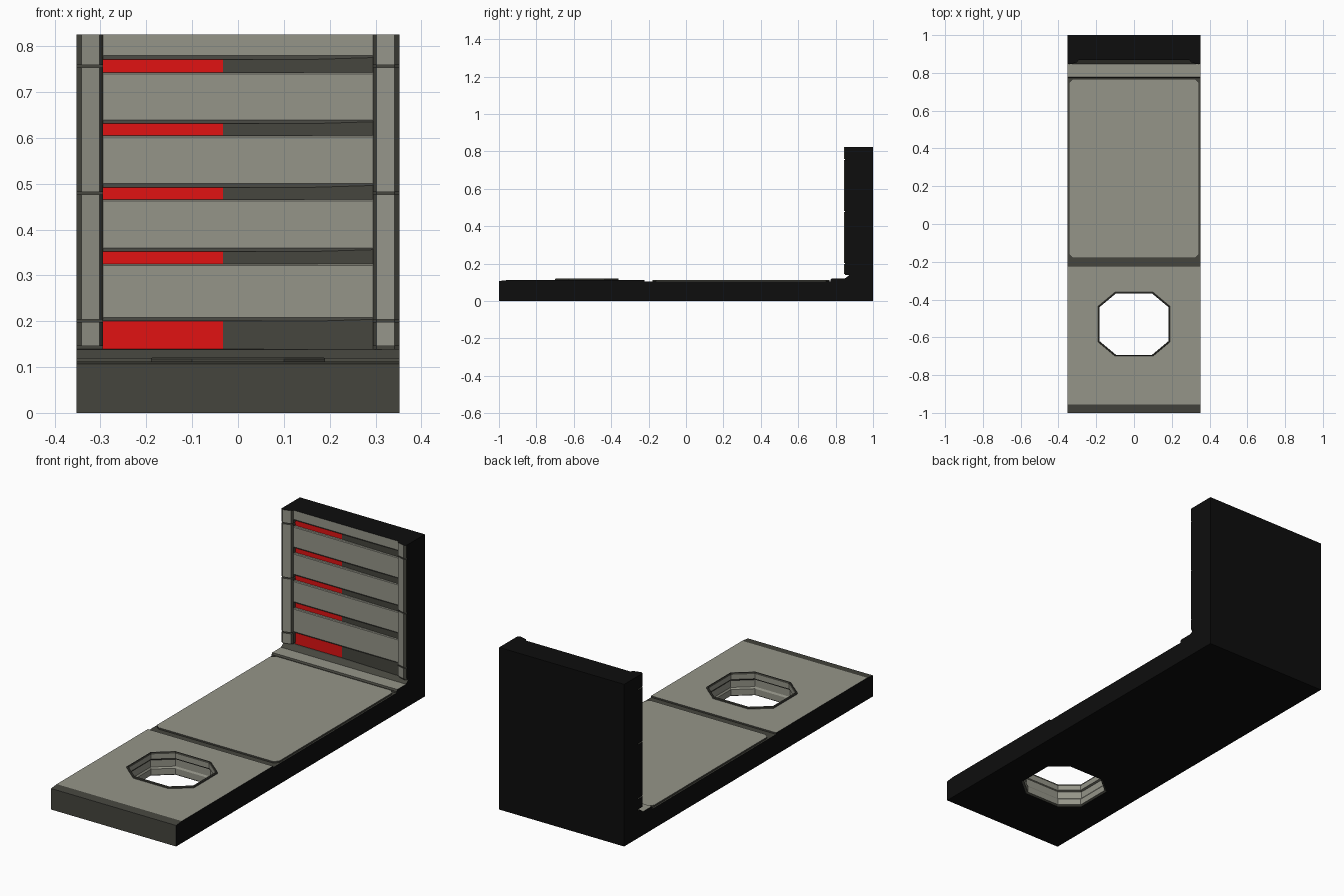
import bpy, bmesh
from mathutils import Vector

if "Cube" in bpy.data.objects:
    bpy.data.objects.remove(bpy.data.objects["Cube"])


def material(name, rgb):
    m = bpy.data.materials.new(name)
    m.diffuse_color = (*rgb, 1)
    m.use_nodes = True
    m.node_tree.nodes["Principled BSDF"].inputs["Base Color"].default_value = m.diffuse_color
    return m


GREY = material("olive grey", (0.30, 0.30, 0.25))
DARK = material("dark olive", (0.060, 0.060, 0.048))
RED = material("red", (0.75, 0.006, 0.006))
BLACK = material("black", (0.004, 0.004, 0.004))


def finish(name, bm, mats, rule):
    """Paint faces by rule; faces on the outer shell of the model are black (last slot)."""
    bmesh.ops.recalc_face_normals(bm, faces=bm.faces)
    mats = mats + [BLACK]
    for f in bm.faces:
        c = f.calc_center_median()
        shell = c.z < .001 or abs(c.x) > .3515 or c.y > .999 or c.z > .8245
        f.material_index = len(mats) - 1 if shell else rule(c, f.normal)
    me = bpy.data.meshes.new(name)
    bm.to_mesh(me)
    bm.free()
    ob = bpy.data.objects.new(name, me)
    for m in mats:
        me.materials.append(m)
    bpy.context.collection.objects.link(ob)
    return ob


def prism(name, pts, axis, lo, hi, mats, rule=lambda c, n: 0):
    """Extrude a 2D outline along x (points are y,z) or z (points are x,y)."""
    bm = bmesh.new()
    place = (lambda p, t: (t, *p)) if axis == 'x' else (lambda p, t: (*p, t))
    face = bm.faces.new([bm.verts.new(place(p, lo)) for p in pts])
    out = bmesh.ops.extrude_face_region(bm, geom=[face])
    step = Vector(place((0, 0), hi - lo))
    for v in out['geom']:
        if isinstance(v, bmesh.types.BMVert):
            v.co += step
    return finish(name, bm, mats, rule)


def rect(a, b, c, d):
    return [(a, c), (b, c), (b, d), (a, d)]


def chamfered(x, y0, y1, c):
    return [(-x + c, y0), (x - c, y0), (x, y0 + c), (x, y1 - c),
            (x - c, y1), (-x + c, y1), (-x, y1 - c), (-x, y0 + c)]


def octagon(s):
    q = [(.10, -.17), (.19, -.095), (.19, .095), (.10, .17)]
    return [(x * s, y * s - .53) for x, y in q + [(-x, -y) for x, y in q]]


W = .352

# Floor slab and its top plates
slab = prism("floor_slab", rect(-1, 1, 0, .104), 'x', -W, W, [DARK])
front = prism("front_floor_plate",
              [(-1, .104), (-1, .107), (-.955, .112), (-.222, .112), (-.222, .104)],
              'x', -W, W, [GREY, DARK], lambda c, n: 0 if n.z > .999 else 1)
prism("middle_floor_plate", chamfered(.344, -.18, .768, .02), 'z', .104, .112,
      [GREY, DARK], lambda c, n: 0 if n.z > .9 else 1)
prism("rear_floor_plate", [(.772, .104), (.772, .112), (.778, .12), (.848, .12), (.848, .104)],
      'x', -W, W, [GREY, DARK], lambda c, n: 0 if n.z > .9 else 1)

# Octagonal hole through the floor
cutter = prism("hole_cutter", octagon(1), 'z', -.1, .3, [GREY])
cutter.hide_render = True
for ob in (slab, front):
    mod = ob.modifiers.new("hole", 'BOOLEAN')
    mod.operation, mod.object, mod.solver = 'DIFFERENCE', cutter, 'EXACT'

# Stepped lining of the hole with a raised dark rim
bm = bmesh.new()
profile = [(1, .108), (1, .118), (.985, .121), (.965, .121), (.955, .112), (.955, .088),
           (.985, .08), (.985, .045), (.955, .037), (.955, .006), (1, .0)]
rings = [[bm.verts.new((x, y, z)) for x, y in octagon(s)] for s, z in profile]
for a, b in zip(rings, rings[1:]):
    for i in range(8):
        j = (i + 1) % 8
        bm.faces.new((a[i], a[j], b[j], b[i]))
lining = finish("hole_lining", bm, [GREY, DARK],
                lambda c, n: 1 if c.z > .11 or c.z < .005 or .08 < c.z < .087 else 0)
# The open strip must face into the hole
f = lining.data.polygons[4 * 8]
if f.normal.dot(Vector((0, -.53, f.center.z)) - f.center) < 0:
    lining.data.flip_normals()

# Back wall core and sloped foot
prism("wall_core", rect(.888, 1, .1, .825), 'x', -W, W, [DARK])
prism("wall_foot", [(.848, .104), (.848, .12), (.872, .138), (.89, .14), (.89, .104)],
      'x', -W, W, [DARK])

# Grey slats, each with a bevelled lower lip
for i, (z0, z1) in enumerate([(.20, .325), (.352, .465), (.492, .605), (.631, .742), (.771, .825)]):
    top = z1 if z1 > .82 else z1 - .003
    prism(f"wall_slat_{i + 1}",
          [(.89, z0), (.876, z0), (.868, z0 + .008), (.868, top), (.872, z1), (.89, z1)],
          'x', -.296, .296, [GREY, DARK], lambda c, n: 1 if n.z < -.9 else 0)

# Red strips between the slats
for i, (z0, z1) in enumerate([(.138, .20), (.325, .352), (.465, .492), (.605, .631), (.742, .771)]):
    prism(f"red_strip_{i + 1}", rect(.882, .889, z0, z1), 'x', -.296, .296, [RED])

# Side posts in segments with narrow gaps, slanted towards the slats
for side, s in (("left", -1), ("right", 1)):
    post = [(.352, .89), (.352, .852), (.341, .845), (.302, .856), (.295, .866), (.295, .89)]
    post = [(s * x, y) for x, y in post]
    for i, (z0, z1) in enumerate([(.146, .198), (.204, .476), (.482, .753), (.759, .825)]):
        prism(f"{side}_post_{i + 1}", post, 'z', z0, z1, [GREY, DARK],
              lambda c, n: 0 if n.y < -.9 else 1)
    prism(f"{side}_post_core", [(s * x, y + .006) for x, y in post[:-1]] + [(s * .295, .89)],
          'z', .138, .82, [DARK])
